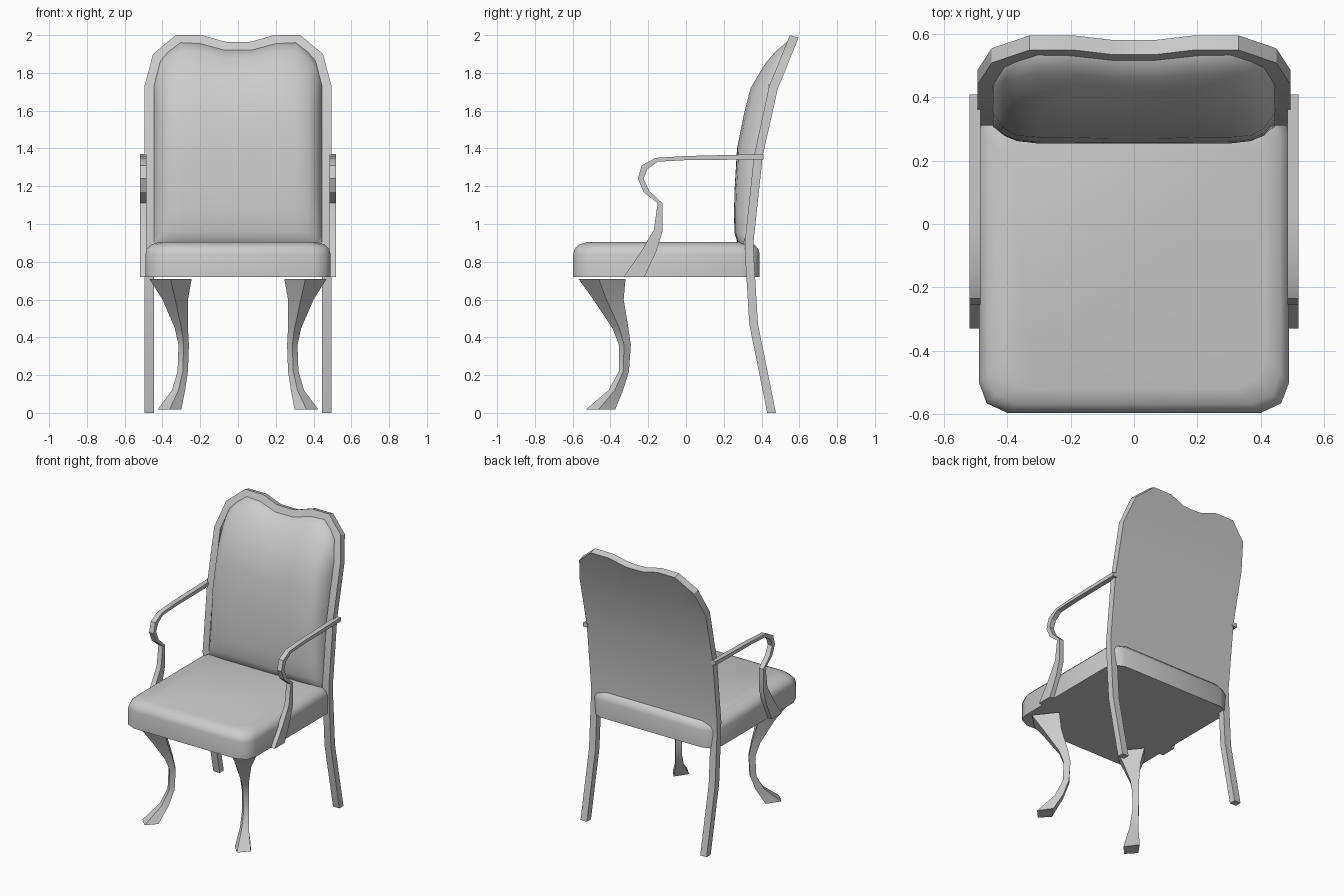
import bpy
import bmesh
from math import radians

if "Cube" in bpy.data.objects:
    bpy.data.objects.remove(bpy.data.objects["Cube"], do_unlink=True)

GREY = (0.6, 0.6, 0.6, 1)
mat = bpy.data.materials.new("plain grey")
mat.use_nodes = True
mat.diffuse_color = GREY
mat.node_tree.nodes["Principled BSDF"].inputs["Base Color"].default_value = GREY


def loft(name, rings, angle=35):
    """Skin a list of equal-length rings and cap both ends."""
    bm = bmesh.new()
    loops = [[bm.verts.new(p) for p in ring] for ring in rings]
    n = len(rings[0])
    for a, b in zip(loops, loops[1:]):
        for i in range(n):
            j = (i + 1) % n
            bm.faces.new((a[i], a[j], b[j], b[i]))
    bm.faces.new(loops[0])
    bm.faces.new(loops[-1])
    bmesh.ops.remove_doubles(bm, verts=bm.verts, dist=0.00001)
    bmesh.ops.recalc_face_normals(bm, faces=bm.faces)
    mesh = bpy.data.meshes.new(name)
    bm.to_mesh(mesh)
    bm.free()
    mesh.materials.append(mat)
    obj = bpy.data.objects.new(name, mesh)
    bpy.context.collection.objects.link(obj)
    bpy.ops.object.select_all(action="DESELECT")
    obj.select_set(True)
    bpy.context.view_layer.objects.active = obj
    bpy.ops.object.shade_smooth_by_angle(angle=radians(angle))
    return obj


def slab(name, profile, x0, x1):
    """Extrude a (y, z) profile across x."""
    return loft(name, [[(x, y, z) for y, z in profile] for x in (x0, x1)], 25)


def mirrored(columns):
    """Complete a half list of columns, starting at x = 0, to both sides."""
    return [(-c[0],) + c[1:] for c in reversed(columns[1:])] + columns


# Front line of the back posts, as (z, y)
RAKE = [(0, .43), (.47, .335), (.80, .315), (.90, .311), (1.36, .36), (1.73, .44), (2.0, .55)]


def rake(z):
    for (z0, y0), (z1, y1) in zip(RAKE, RAKE[1:]):
        if z <= z1:
            return y0 + (y1 - y0) * (z - z0) / (z1 - z0)
    return RAKE[-1][1]


# Seat cushion: chamfer-cornered rings with a rounded upper edge
def seat_ring(z, inset):
    w, front, back = .49 - inset, -.597 + inset, .39 - inset
    corner = [(0, .095), (.025, .03), (.09, 0)]
    half = [(w - dx, front + dy) for dx, dy in reversed(corner)]
    half += [(w - dx, back - dy) for dx, dy in corner]
    return [(x, y, z) for x, y in half] + [(-x, y, z) for x, y in reversed(half)]


loft("seat", [seat_ring(*r) for r in
              [(.72, 0), (.84, 0), (.868, .007), (.89, .028), (.905, .075)]], 50)

# Back panel with a scalloped top
rings = []
for x, top in mirrored([(0, 1.963), (.07, 1.965), (.19, 2.0), (.33, 2.0), (.45, 1.9), (.495, 1.73)]):
    levels = [z for z, y in RAKE[2:-1]] + [top]
    face = [(x, rake(z), z) for z in levels]
    rear = [(x, y + .046, z - (.014 if z > 1.5 else 0)) for x, y, z in reversed(face)]
    rings.append(face + rear)
loft("back_panel", rings, 25)

# Padded back cushion
ROWS = [(0, 0), (.03, .035), (.08, .056), (.18, .07), (.3, .08), (.5, .094), (.65, .097),
        (.78, .092), (.9, .065), (.96, .035), (1, 0)]
rings = []
for x, top, puff in mirrored([(0, 1.92, 1), (.07, 1.92, 1), (.2, 1.955, 1), (.305, 1.96, 1),
                              (.37, 1.91, .88), (.41, 1.865, .6), (.445, 1.73, 0)]):
    face = []
    for t, bulge in ROWS:
        z = .87 + (top - .87) * t
        face.append((x, rake(z) - .004 - bulge * puff, z))
    rear = [(x, rake(z) + .015, z) for x, y, z in reversed(face)]
    rings.append(face + rear)
loft("back_cushion", rings, 50)

# Arm outline: outer side from the back post to the seat, then inner side back
ARM = [(.41, 1.37), (0, 1.36), (-.16, 1.35), (-.235, 1.31), (-.255, 1.24), (-.225, 1.17),
       (-.15, 1.11), (-.17, .97), (-.24, .85), (-.33, .72),
       (-.22, .72), (-.155, .86), (-.125, .96), (-.125, 1.11),
       (-.195, 1.175), (-.225, 1.24), (-.205, 1.29), (-.15, 1.33), (0, 1.338), (.41, 1.342)]

# Curved front leg sections: z, inner x, outer x, front y, back y
LEG = [(.71, .245, .47, -.57, -.32), (.6, .265, .40, -.49, -.33), (.45, .265, .335, -.39, -.305),
       (.36, .26, .315, -.355, -.292), (.22, .265, .32, -.355, -.302),
       (.12, .28, .35, -.41, -.333), (.018, .3, .425, -.53, -.375)]

for side, s in (("left", 1), ("right", -1)):
    slab(side + "_arm", ARM, s * .485, s * .52)
    # Raked back leg
    front = [(y, z) for z, y in RAKE[:3]]
    rear = [(y + .046, z) for y, z in reversed(front)]
    slab(side + "_back_leg", front + rear, s * .445, s * .495)
    # Diamond sections turned to the corner
    rings = []
    for z, xi, xo, yf, yb in LEG:
        mx, my = (xi + xo) / 2, yf * .57 + yb * .43
        rings.append([(s * xo, my, z), (s * mx, yf, z), (s * xi, my, z), (s * mx, yb, z)])
    loft(side + "_front_leg", rings, 35)
